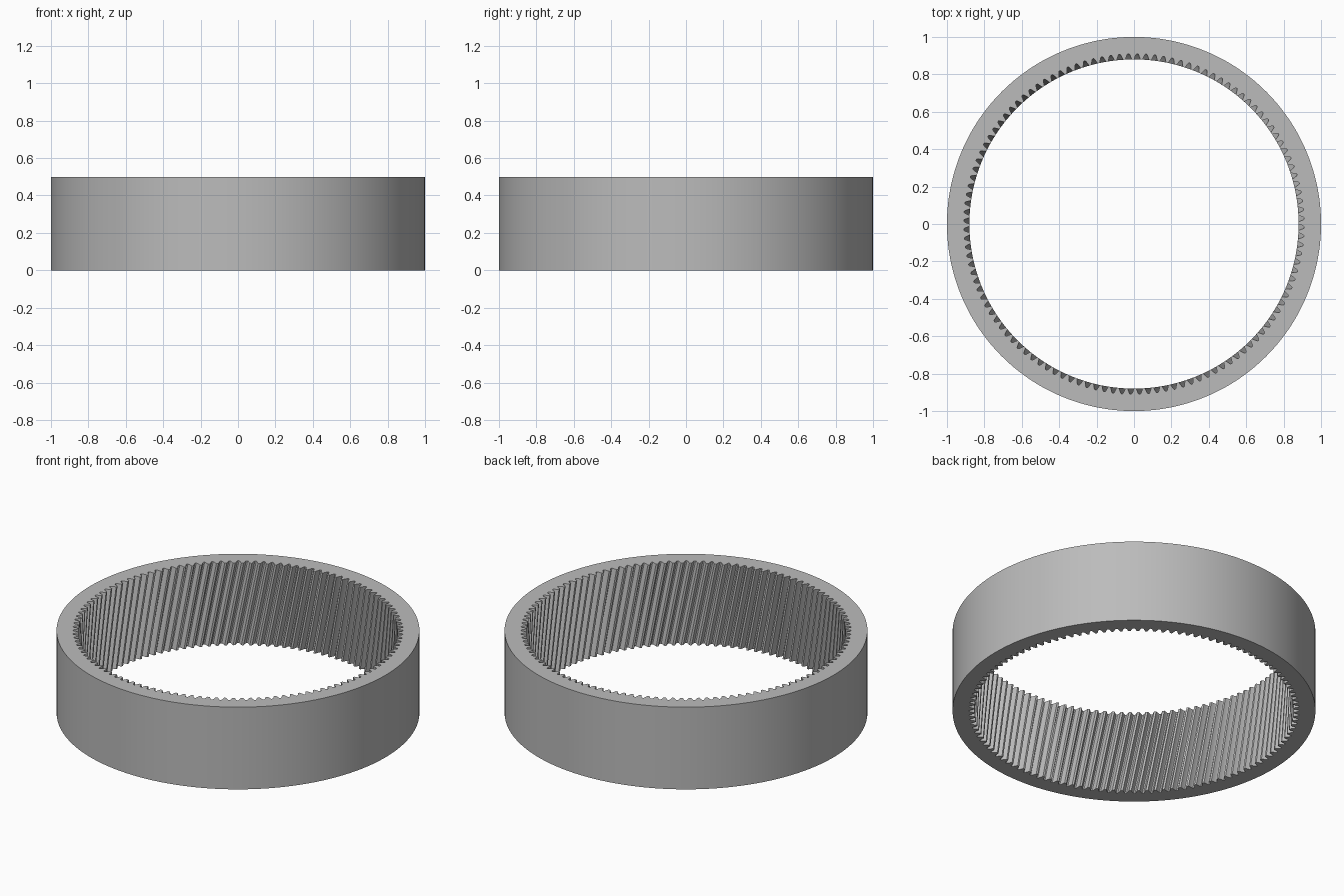
import bpy
import bmesh
from math import cos, sin, tau, radians

cube = bpy.data.objects.get("Cube")
if cube:
    bpy.data.objects.remove(cube)

TEETH = 120
OUTER, ROOT, TIP = 1.0, 0.91, 0.88
HEIGHT = 0.5
TWIST = radians(-6)      # helix turn from bottom to top
LEVELS = 8

# One tooth pitch: (fraction of pitch, radius)
PITCH = [(0.0, TIP), (0.26, TIP), (0.36, 0.892), (0.46, 0.904), (0.55, ROOT),
         (0.71, ROOT), (0.80, 0.904), (0.90, 0.892)]

steel = bpy.data.materials.new("steel grey")
steel.use_nodes = True
colour = (0.5, 0.5, 0.5, 1)
steel.diffuse_color = colour
steel.node_tree.nodes["Principled BSDF"].inputs["Base Color"].default_value = colour

bm = bmesh.new()


def ring(points, z):
    return [bm.verts.new((r * cos(a), r * sin(a), z)) for a, r in points]


def bridge(low, high):
    n = len(low)
    for i in range(n):
        j = (i + 1) % n
        bm.faces.new((low[i], low[j], high[j], high[i]))


# Helical toothed bore, stacked in twisted levels
profile = [((t + f) * tau / TEETH, r) for t in range(TEETH) for f, r in PITCH]
bore = []
for k in range(LEVELS + 1):
    s = k / LEVELS
    bore.append(ring([(a + TWIST * s, r) for a, r in profile], HEIGHT * s))
for low, high in zip(bore, bore[1:]):
    bridge(low, high)

# Outer wall and the two flat end faces, following the twist
rim = [ring([(a + turn, OUTER) for a, r in profile], z)
       for turn, z in ((0, 0), (0, HEIGHT))]
bridge(rim[0], rim[1])
bridge(bore[0], rim[0])
n = len(profile)
shift = round(TWIST / tau * n)
top = [rim[1][(i + shift) % n] for i in range(n)]
bridge(bore[-1], top)
bmesh.ops.recalc_face_normals(bm, faces=bm.faces)

mesh = bpy.data.meshes.new("ring_gear")
bm.to_mesh(mesh)
bm.free()
mesh.materials.append(steel)
gear = bpy.data.objects.new("ring_gear", mesh)
bpy.context.collection.objects.link(gear)

bpy.context.view_layer.objects.active = gear
gear.select_set(True)
bpy.ops.object.shade_smooth_by_angle(angle=radians(25))
